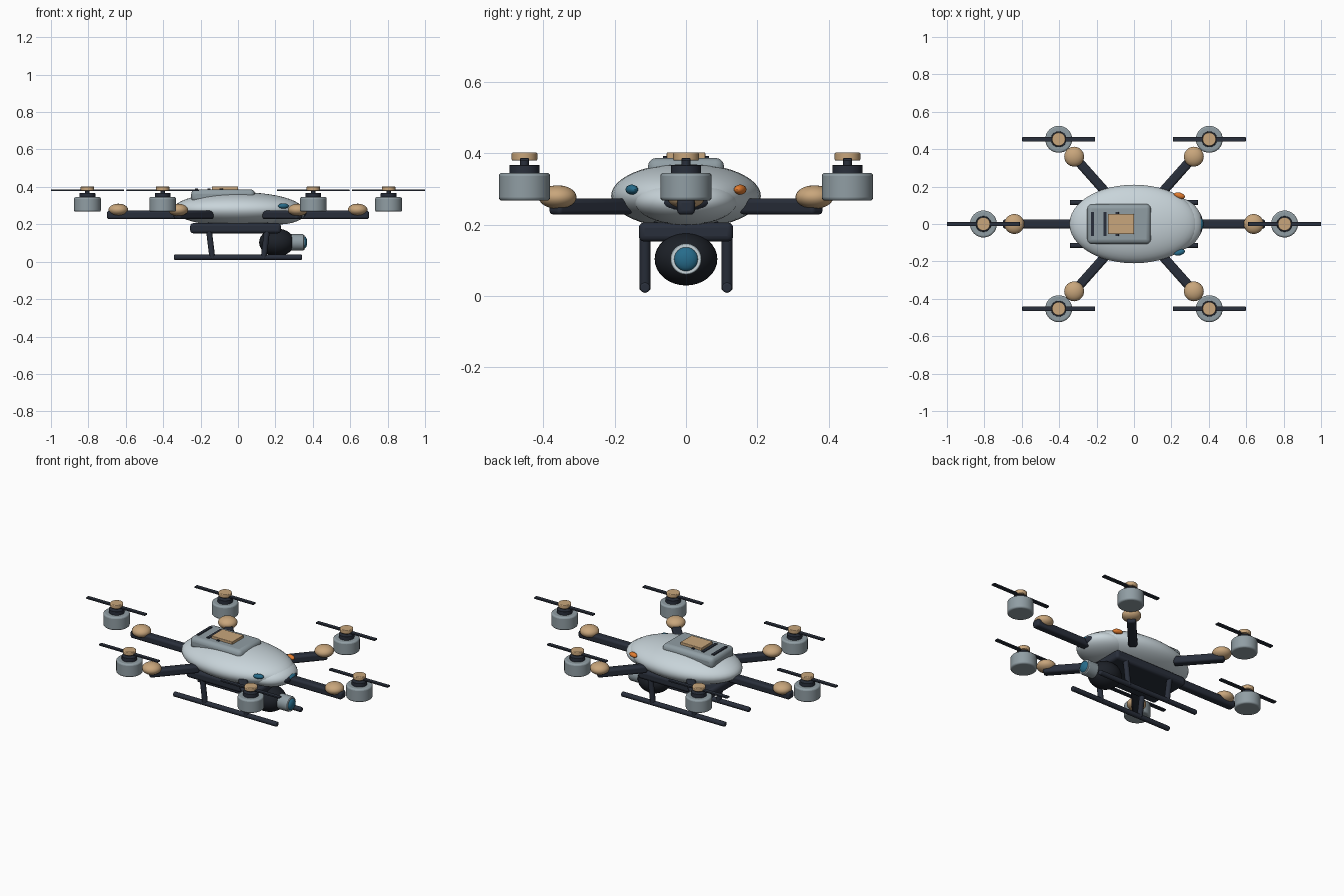
import bpy, math
from mathutils import Vector

if "Cube" in bpy.data.objects:
    bpy.data.objects.remove(bpy.data.objects["Cube"])


def mat(name, rgb):
    m = bpy.data.materials.new(name)
    m.diffuse_color = (*rgb, 1)
    m.use_nodes = True
    m.node_tree.nodes["Principled BSDF"].inputs["Base Color"].default_value = m.diffuse_color
    return m


SHELL = mat("pale shell", (0.58, 0.66, 0.70))
GREY = mat("mid grey", (0.28, 0.34, 0.37))
DARK = mat("dark slate", (0.022, 0.028, 0.043))
BLACK = mat("near black", (0.012, 0.015, 0.021))
TAN = mat("tan", (0.58, 0.38, 0.20))
BLUE = mat("glass blue", (0.02, 0.15, 0.26))
ORANGE = mat("signal orange", (0.75, 0.20, 0.03))


def finish(name, material, bevel=0, segments=3):
    o = bpy.context.object
    o.name = name
    o.data.materials.append(material)
    bpy.ops.object.transform_apply(location=False, rotation=False, scale=True)
    if bevel:
        b = o.modifiers.new("bevel", "BEVEL")
        b.width, b.segments = bevel, segments
        b.limit_method = "ANGLE"
    bpy.ops.object.shade_smooth_by_angle(angle=math.radians(35))
    return o


def ellipsoid(name, loc, radii, material, turn=0, segs=32):
    bpy.ops.mesh.primitive_uv_sphere_add(segments=segs, ring_count=segs // 2,
                                         location=loc, rotation=(0, 0, turn))
    bpy.context.object.scale = radii
    return finish(name, material)


def box(name, loc, size, material, bevel=0, turn=0):
    bpy.ops.mesh.primitive_cube_add(size=1, location=loc, rotation=(0, 0, turn))
    bpy.context.object.scale = size
    return finish(name, material, bevel)


def rod(name, a, b, r, material, bevel=0, segs=32):
    a, b = Vector(a), Vector(b)
    d = b - a
    bpy.ops.mesh.primitive_cylinder_add(vertices=segs, radius=r, depth=d.length,
                                        location=(a + b) / 2)
    bpy.context.object.rotation_euler = d.to_track_quat("Z", "Y").to_euler()
    return finish(name, material, bevel)


# Main shell and nose
ellipsoid("body_shell", (0, 0, 0.28), (0.345, 0.21, 0.092), SHELL, segs=48)
ellipsoid("nose_shell", (0.215, 0, 0.265), (0.15, 0.145, 0.066), SHELL, segs=40)
ellipsoid("nose_visor", (0.335, 0, 0.263), (0.033, 0.07, 0.028), DARK)
ellipsoid("nose_sensor", (0.352, 0, 0.268), (0.02, 0.035, 0.018), BLUE, segs=24)

# Side signal lights
for side, m, label in ((-1, BLUE, "right"), (1, ORANGE, "left")):
    ellipsoid(label + "_signal_light", (0.243, side * 0.152, 0.298),
              (0.03, 0.016, 0.014), m, -side * 0.3, 20)

# Battery hatch with vents and latch
box("battery_hatch", (-0.08, 0, 0.352), (0.34, 0.214, 0.07), GREY, 0.024)
for i, x in enumerate((-0.222, -0.155, -0.09)):
    box(f"hatch_vent_{i}", (x, 0, 0.387), (0.018, 0.13, 0.01), DARK, 0.002)
box("hatch_latch", (-0.07, 0, 0.393), (0.14, 0.108, 0.018), TAN, 0.003)

# Six arms, each with joint, motor and rotor
for i in range(6):
    a = i * math.pi / 3
    hub = Vector((0.805 * math.cos(a), 0.523 * math.sin(a), 0))
    t0, t1 = (0.28, 0.87) if i % 3 == 0 else (0.36, 0.82)
    mid = hub * (t0 + t1) / 2
    box(f"arm_{i}", (mid.x, mid.y, 0.25), (hub.length * (t1 - t0), 0.05, 0.045),
        DARK, 0.012, math.atan2(hub.y, hub.x))
    joint = hub * 0.795
    ellipsoid(f"arm_joint_{i}", (joint.x, joint.y, 0.277), (0.053, 0.053, 0.033), TAN)

    def stack(name, z0, z1, r, m, bevel=0):
        rod(f"{name}_{i}", (hub.x, hub.y, z0), (hub.x, hub.y, z1), r, m, bevel)

    stack("motor_can", 0.267, 0.345, 0.072, GREY, 0.009)
    stack("motor_collar", 0.34, 0.367, 0.042, DARK, 0.002)
    stack("rotor_shaft", 0.36, 0.385, 0.012, DARK)
    stack("rotor_cap", 0.379, 0.402, 0.036, TAN, 0.004)
    box(f"rotor_blade_{i}", (hub.x, hub.y, 0.382), (0.39, 0.024, 0.009), DARK, 0.002)

# Belly plate and landing gear
box("belly_plate", (-0.013, 0, 0.179), (0.485, 0.265, 0.054), DARK, 0.016)
box("belly_mount", (0, 0, 0.21), (0.32, 0.18, 0.03), DARK)
for side, label in ((-1, "right"), (1, "left")):
    y = side * 0.115
    rod(label + "_skid", (-0.342, y, 0.023), (0.342, y, 0.023), 0.0145, DARK, 0.005, 20)
    for end, place in ((-1, "rear"), (1, "front")):
        rod(f"{label}_{place}_leg", (end * 0.158, y, 0.19), (end * 0.137, y, 0.018),
            0.0155, DARK, 0, 20)

# Camera
ellipsoid("camera_ball", (0.208, 0, 0.103), (0.095, 0.088, 0.074), BLACK)
rod("camera_mount", (0.19, 0, 0.14), (0.19, 0, 0.2), 0.03, DARK)
rod("camera_barrel", (0.27, 0, 0.103), (0.352, 0, 0.103), 0.044, GREY, 0.005)
rod("camera_ring", (0.35, 0, 0.103), (0.355, 0, 0.103), 0.04, SHELL)
ellipsoid("camera_lens", (0.352, 0, 0.103), (0.018, 0.034, 0.034), BLUE, segs=24)
